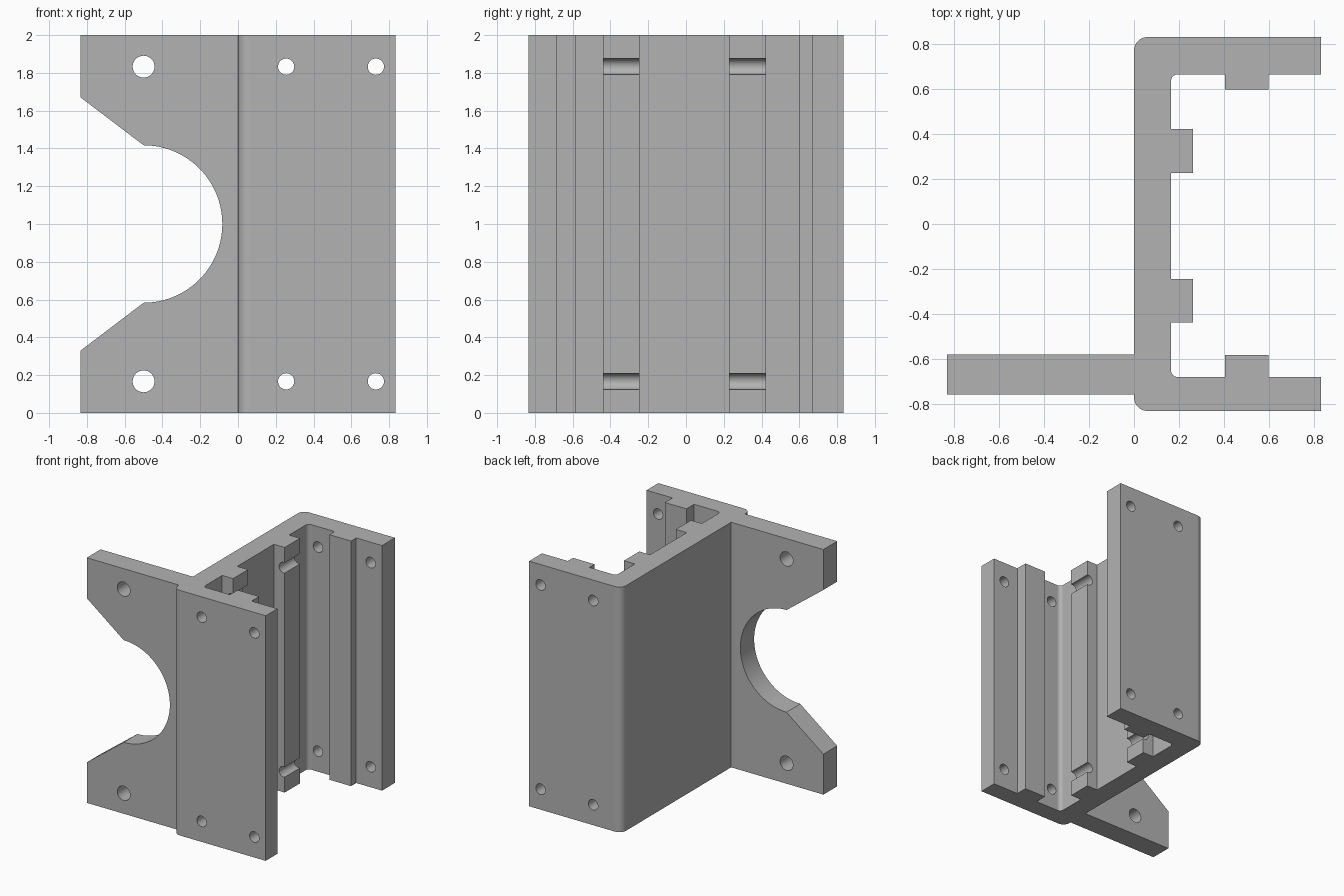
import bpy, bmesh
from math import sin, cos, pi, radians
from mathutils import Vector

if "Cube" in bpy.data.objects:
    bpy.data.objects.remove(bpy.data.objects["Cube"], do_unlink=True)

HALF, HEIGHT = 0.833, 2.0
WALL = 0.165                      # web thickness
RIB = 0.263                       # reach of the web ribs
FLANGE_F, FLANGE_B = -0.682, 0.667


def arc(cx, cy, r, start, end, n=8):
    """Points on an arc, angles in degrees."""
    steps = [radians(start + (end - start) * i / n) for i in range(n + 1)]
    return [(cx + r * cos(a), cy + r * sin(a)) for a in steps]


def add_prism(bm, points, direction):
    """Extrude a closed loop of 3D points along a direction."""
    face = bm.faces.new([bm.verts.new(p) for p in points])
    ext = bmesh.ops.extrude_face_region(bm, geom=[face])["geom"]
    moved = [g for g in ext if isinstance(g, bmesh.types.BMVert)]
    bmesh.ops.translate(bm, verts=moved, vec=direction)


def make_object(name, bm):
    bmesh.ops.recalc_face_normals(bm, faces=bm.faces[:])
    mesh = bpy.data.meshes.new(name)
    bm.to_mesh(mesh)
    bm.free()
    obj = bpy.data.objects.new(name, mesh)
    bpy.context.collection.objects.link(obj)
    return obj


def web_rib(y0, y1):
    return [(WALL, y0), (RIB, y0), (RIB, y1), (WALL, y1)]


def flange_rib(y_wall, y_tip):
    return [(0.6, y_wall), (0.6, y_tip), (0.405, y_tip), (0.405, y_wall)]


# Channel cross-section with ribs and the side plate
R, r = 0.06, 0.03
profile = (
    arc(R, -HALF + R, R, 270, 180)
    + [(0, -0.76), (-HALF, -0.76), (-HALF, -0.582), (0, -0.582)]
    + arc(R, HALF - R, R, 180, 90)
    + [(HALF, HALF), (HALF, FLANGE_B)]
    + flange_rib(FLANGE_B, 0.6)
    + arc(WALL + r, FLANGE_B - r, r, 90, 180)
    + web_rib(0.424, 0.227)[0:4]
    + web_rib(-0.245, -0.439)
    + arc(WALL + r, FLANGE_F + r, r, 180, 270)
    + flange_rib(FLANGE_F, -0.584)[::-1]
    + [(HALF, FLANGE_F), (HALF, -HALF)]
)
bm = bmesh.new()
add_prism(bm, [(x, y, 0) for x, y in profile], (0, 0, HEIGHT))
bracket = make_object("channel_bracket", bm)

# Cutter: screw holes (the inner ones also groove the web ribs) and motor opening
bm = bmesh.new()
for x, radius in ((-0.5, 0.058), (0.255, 0.043), (0.73, 0.043)):
    for z in (0.167, HEIGHT - 0.167):
        circle = arc(x, z, radius, 0, 360, 32)[:-1]
        add_prism(bm, [(px, -1, pz) for px, pz in circle], (0, 2, 0))
opening = arc(-0.5, 1, 0.417, -90, 90, 48)
opening += [(-HALF, 1.67), (-1, 1.797), (-1, 0.203), (-HALF, 0.33)]
add_prism(bm, [(px, -1, pz) for px, pz in opening], (0, 0.7, 0))
cutter = make_object("hole_cutter", bm)
cutter.hide_render = True

# Cut the holes
mod = bracket.modifiers.new("holes", "BOOLEAN")
mod.operation, mod.solver, mod.object = "DIFFERENCE", "EXACT", cutter
bpy.ops.object.select_all(action="DESELECT")
bracket.select_set(True)
bpy.context.view_layer.objects.active = bracket
bpy.ops.object.modifier_apply(modifier=mod.name)
bpy.data.objects.remove(cutter, do_unlink=True)

# Smooth the rounded surfaces, keep the flat walls flat
bpy.ops.object.shade_smooth_by_angle(angle=radians(30))
for poly in bracket.data.polygons:
    if max(abs(c) for c in poly.normal) > 0.9999 and poly.area > 0.02:
        poly.use_smooth = False

# Single grey finish
grey = bpy.data.materials.new("plain_grey")
grey.use_nodes = True
colour = (0.45, 0.45, 0.45, 1)
grey.diffuse_color = colour
grey.node_tree.nodes["Principled BSDF"].inputs["Base Color"].default_value = colour
bracket.data.materials.clear()
bracket.data.materials.append(grey)
